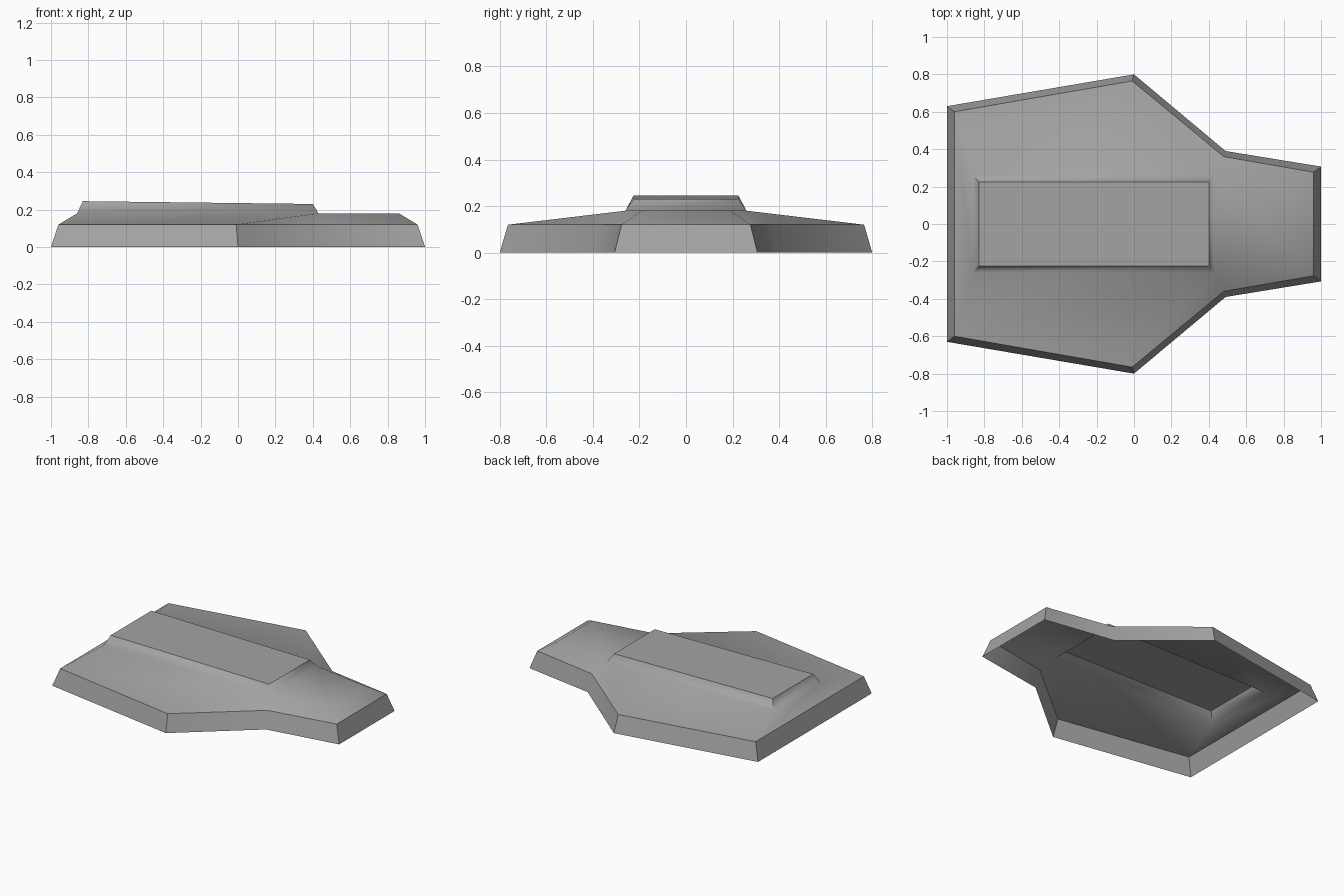
import bpy
import bmesh

cube = bpy.data.objects.get("Cube")
if cube:
    bpy.data.objects.remove(cube, do_unlink=True)

# Half outlines from the wide rear to the narrow nose: (x, y, z)
RINGS = {
    "base": [(-1, .63, 0), (0, .8, 0), (.49, .39, 0), (1, .307, 0)],
    "rim": [(-.96, .6, .12), (-.01, .765, .12), (.48, .36, .12), (.96, .277, .12)],
    "shoulder": [(-.86, .26, .18), (.43, .26, .18), (.86, .19, .18)],
    "deck": [(-.83, .225, .245), (.4, .225, .23)],
}

bm = bmesh.new()
verts = {}
for side in (1, -1):
    for ring, points in RINGS.items():
        for i, (x, y, z) in enumerate(points):
            verts[ring, i, side] = bm.verts.new((x, y * side, z))

# Faces repeated on both sides: outer walls, sloping roof, deck fairing
side_faces = [[("base", i), ("base", i + 1), ("rim", i + 1), ("rim", i)] for i in range(3)]
side_faces += [
    [("rim", 0), ("rim", 1), ("shoulder", 1), ("shoulder", 0)],
    [("rim", 1), ("rim", 2), ("shoulder", 1)],
    [("rim", 2), ("rim", 3), ("shoulder", 2), ("shoulder", 1)],
    [("shoulder", 0), ("shoulder", 1), ("deck", 1), ("deck", 0)],
]
for face in side_faces:
    for side in (1, -1):
        # Both halves wind so that their normals point outward
        bm.faces.new([verts[ring, i, side] for ring, i in face[::-side]])

# Central strip from the rear wall over the deck and down the nose
spine = [("base", 0), ("rim", 0), ("shoulder", 0), ("deck", 0),
         ("deck", 1), ("shoulder", 1), ("shoulder", 2), ("rim", 3), ("base", 3)]
for a, b in zip(spine, spine[1:]):
    bm.faces.new([verts[(*a, 1)], verts[(*a, -1)], verts[(*b, -1)], verts[(*b, 1)]])

bmesh.ops.recalc_face_normals(bm, faces=bm.faces[:])
bm.normal_update()
top = max(bm.faces, key=lambda f: f.calc_center_median().z)
if top.normal.z < 0:
    bmesh.ops.reverse_faces(bm, faces=bm.faces[:])

# Crisp rim, deck border and wall corners; everything else blends smoothly
names = {v: key for key, v in verts.items()}
for face in bm.faces:
    face.smooth = True
for edge in bm.edges:
    (ring_a, i, _), (ring_b, _, _) = (names[v] for v in edge.verts)
    pair = {ring_a, ring_b}
    crisp = (pair in ({"base"}, {"rim"}, {"deck"})
             or (pair == {"base", "rim"} and i != 2)
             or (pair == {"shoulder", "deck"} and i == 0))
    edge.smooth = not crisp

mesh = bpy.data.meshes.new("hull_shell")
bm.to_mesh(mesh)
bm.free()

grey = bpy.data.materials.new("mid_grey")
grey.use_nodes = True
colour = (.37, .37, .37, 1)
grey.diffuse_color = colour
grey.node_tree.nodes["Principled BSDF"].inputs["Base Color"].default_value = colour
mesh.materials.append(grey)

hull = bpy.data.objects.new("hull_shell", mesh)
bpy.context.collection.objects.link(hull)
